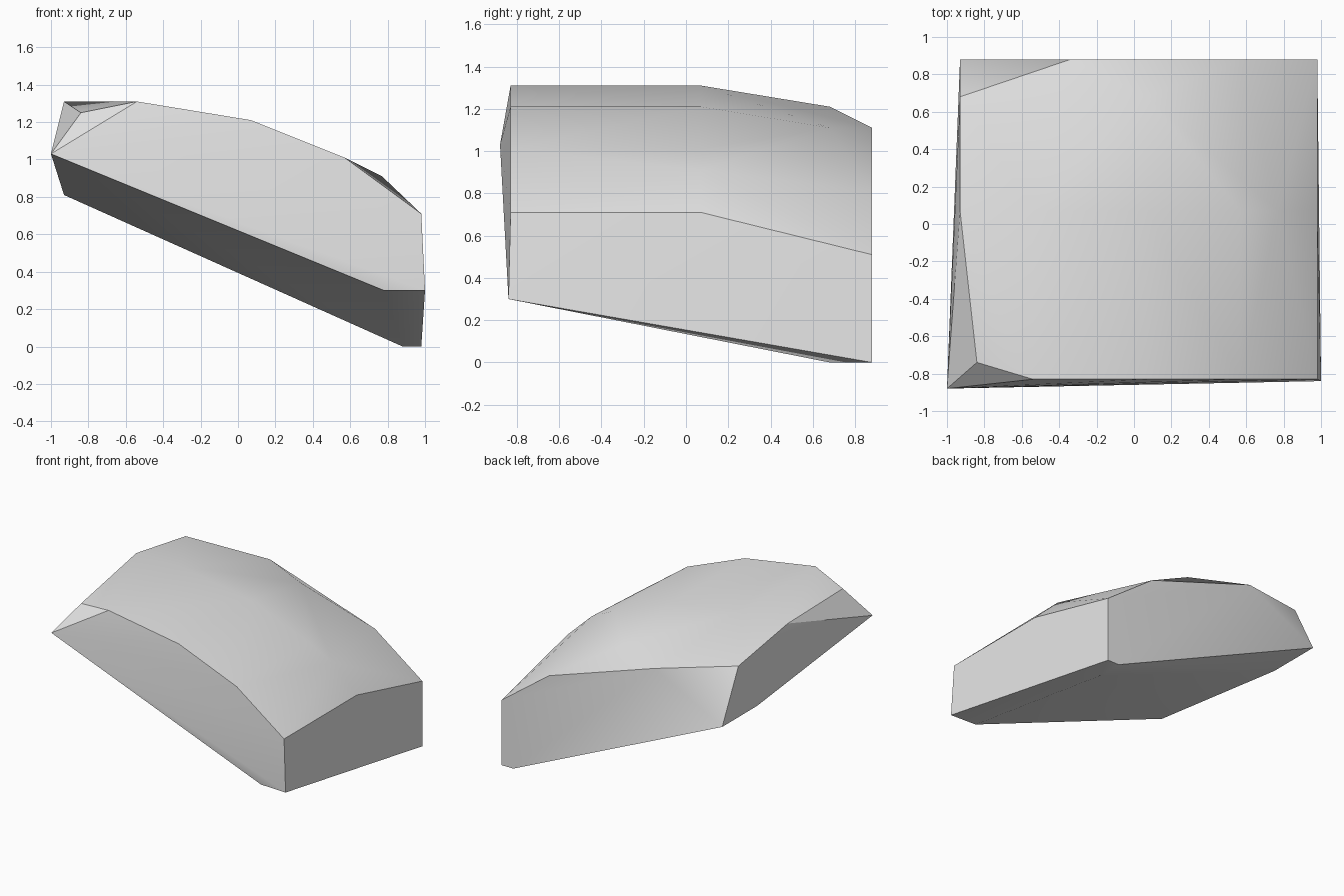
import bpy
import bmesh
import math

# Remove the default cube
default_cube = bpy.data.objects.get("Cube")
if default_cube:
    bpy.data.objects.remove(default_cube, do_unlink=True)


def make_material(name, colour):
    material = bpy.data.materials.new(name)
    material.use_nodes = True
    material.diffuse_color = colour
    shader = material.node_tree.nodes["Principled BSDF"]
    shader.inputs["Base Color"].default_value = colour
    return material


def make_hull(name, points, material):
    """Wrap a set of corner points in a convex faceted solid."""
    mesh = bpy.data.meshes.new(name)
    builder = bmesh.new()
    for point in points:
        builder.verts.new(point)
    hull = bmesh.ops.convex_hull(builder, input=builder.verts[:])
    # Discard points that do not reach the surface, then merge flat facets
    unused = {item for key in ("geom_interior", "geom_unused")
              for item in hull[key] if isinstance(item, bmesh.types.BMVert)}
    bmesh.ops.delete(builder, geom=list(unused), context="VERTS")
    bmesh.ops.dissolve_limit(builder, angle_limit=math.radians(0.5),
                             verts=builder.verts[:], edges=builder.edges[:])
    bmesh.ops.recalc_face_normals(builder, faces=builder.faces[:])
    builder.to_mesh(mesh)
    builder.free()
    mesh.materials.append(material)
    solid = bpy.data.objects.new(name, mesh)
    bpy.context.collection.objects.link(solid)
    return solid


# Main extents shared by many corners
FRONT, MIDDLE, REAR, BACK = -0.83, 0.07, 0.68, 0.88
LEFT_WALL, RIGHT_WALL = -0.93, 0.98

# Curved roof profile (x, z), repeated at the front and at the middle
roof_profile = [(-0.54, 1.31), (MIDDLE, 1.21), (0.57, 1.01), (RIGHT_WALL, 0.71)]
roof = [(x, y, z) for y in (FRONT, MIDDLE) for x, z in roof_profile]
roof += [(LEFT_WALL, MIDDLE, 1.31), (0.77, MIDDLE, 0.91)]

# Roof falling away towards the back edge
back_slope = [(LEFT_WALL, REAR, 1.21), (MIDDLE, REAR, 1.11)]
back_slope += [(x, BACK, z) for x, z in
               [(-0.34, 1.11), (0.57, 0.81), (RIGHT_WALL, 0.51)]]

# Pointed front corner and front lower edge
front_edge = [(-1, -0.88, 1.03), (-0.84, -0.74, 1.25),
              (0.78, FRONT, 0.3), (1, -0.84, 0.3)]

# Slanted underside and its small resting facet
underside = [(LEFT_WALL, y, 0.81) for y in (0.45, BACK)]
underside += [(0.88, REAR, 0), (0.88, BACK, 0), (RIGHT_WALL, BACK, 0)]

grey = make_material("plain_grey", (0.8, 0.8, 0.8, 1))
block = make_hull("faceted_block", roof + back_slope + front_edge + underside, grey)

# Smooth the gentle bends and keep the hard edges
bpy.ops.object.select_all(action="DESELECT")
block.select_set(True)
bpy.context.view_layer.objects.active = block
bpy.ops.object.shade_smooth_by_angle(angle=math.radians(30))
